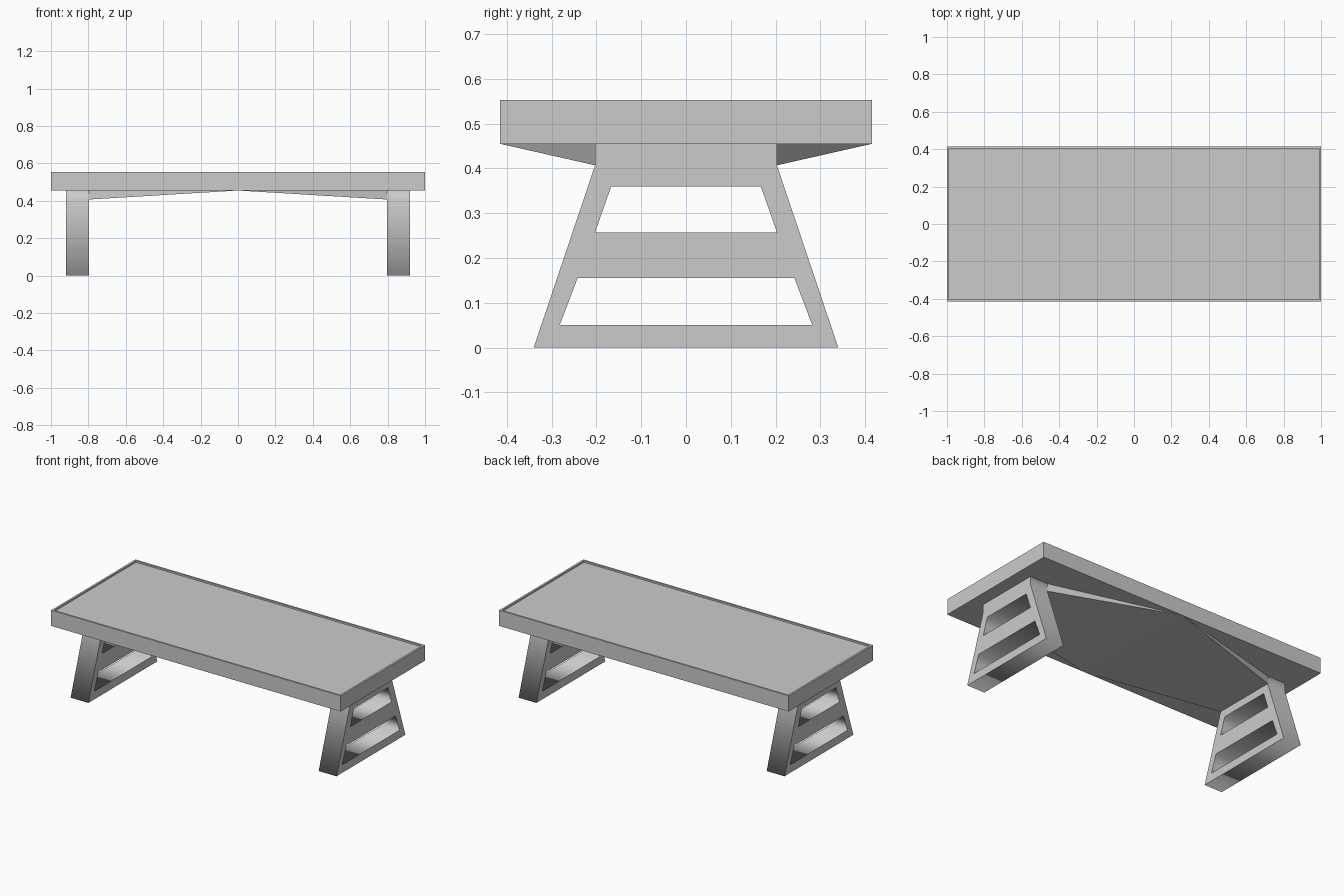
import bpy, bmesh
from math import radians

if "Cube" in bpy.data.objects:
    bpy.data.objects.remove(bpy.data.objects["Cube"])

TOP_Z, UNDER_Z, BRACE_Z = 0.553, 0.455, 0.407


def add_object(name, bm):
    bmesh.ops.recalc_face_normals(bm, faces=bm.faces)
    mesh = bpy.data.meshes.new(name)
    bm.to_mesh(mesh)
    bm.free()
    obj = bpy.data.objects.new(name, mesh)
    bpy.context.collection.objects.link(obj)
    return obj


# Tabletop: slab with a thin raised rim around a shallow recess
bm = bmesh.new()
bmesh.ops.create_cube(bm, size=1)
bmesh.ops.scale(bm, vec=(2, 0.83, TOP_Z - UNDER_Z), verts=bm.verts)
bmesh.ops.translate(bm, vec=(0, 0, (TOP_Z + UNDER_Z) / 2), verts=bm.verts)
top = max(bm.faces, key=lambda f: f.calc_center_median().z)
bmesh.ops.inset_region(bm, faces=[top], thickness=0.017)
inner = bmesh.ops.extrude_face_region(bm, geom=[top])
bmesh.ops.delete(bm, geom=[top], context='FACES_ONLY')
verts = [g for g in inner["geom"] if isinstance(g, bmesh.types.BMVert)]
bmesh.ops.translate(bm, vec=(0, 0, -0.01), verts=verts)
add_object("tabletop", bm)


# Legs: tapered panels with two trapezoid openings
def trapezoid(z0, half0, z1, half1):
    return [(-half0, z0), (half0, z0), (half1, z1), (-half1, z1)]


outline = [(-0.34, 0), (0.34, 0), (0.203, BRACE_Z), (0.203, UNDER_Z),
           (-0.203, UNDER_Z), (-0.203, BRACE_Z)]
openings = [trapezoid(0.05, 0.282, 0.155, 0.242),
            trapezoid(0.257, 0.203, 0.36, 0.167)]

for name, x in (("left_leg", -0.857), ("right_leg", 0.857)):
    curve = bpy.data.curves.new(name, 'CURVE')
    curve.dimensions = '2D'
    curve.fill_mode = 'BOTH'
    curve.extrude = 0.0615
    for loop in [outline] + openings:
        spline = curve.splines.new('POLY')
        spline.points.add(len(loop) - 1)
        for point, (y, z) in zip(spline.points, loop):
            point.co = (y, z, 0, 1)
        spline.use_cyclic_u = True
    leg = bpy.data.objects.new(name, curve)
    bpy.context.collection.objects.link(leg)
    leg.location.x = x
    leg.rotation_euler = (radians(90), 0, radians(90))
    bpy.ops.object.select_all(action='DESELECT')
    leg.select_set(True)
    bpy.context.view_layer.objects.active = leg
    bpy.ops.object.convert(target='MESH')

# Braces: wedges widening from each leg to the middle of the underside
for name, side in (("left_brace", -1), ("right_brace", 1)):
    bm = bmesh.new()
    x = 0.796 * side
    points = [(0, y, UNDER_Z) for y in (-0.415, 0.415)]
    points += [(x, y, z) for y in (-0.203, 0.203) for z in (BRACE_Z, UNDER_Z)]
    m0, m1, a0, a1, b0, b1 = [bm.verts.new(p) for p in points]
    for face in ((m0, m1, b0, a0), (m0, m1, b1, a1), (a0, a1, b1, b0),
                 (m0, a0, a1), (m1, b0, b1)):
        bm.faces.new(face)
    add_object(name, bm)
